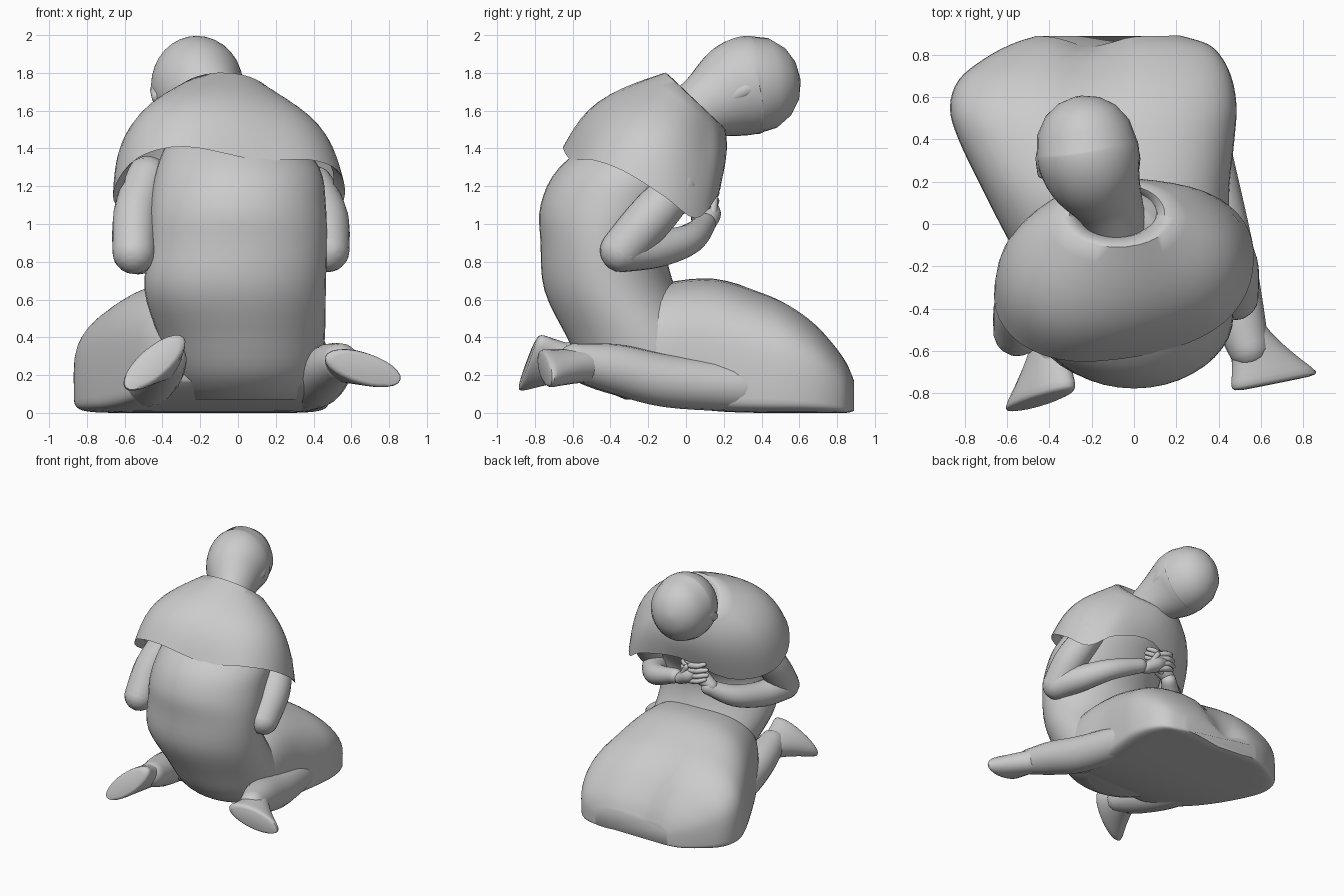
import bpy, math
from mathutils import Vector

cube = bpy.data.objects.get("Cube")
if cube:
    bpy.data.objects.remove(cube)

clay = bpy.data.materials.new("grey_clay")
clay.use_nodes = True
clay.diffuse_color = (0.6, 0.6, 0.6, 1)
clay.node_tree.nodes["Principled BSDF"].inputs["Base Color"].default_value = clay.diffuse_color
TAU = 2 * math.pi


def spline(keys, steps, closed=False):
    """Catmull-Rom curve through tuples of any length."""
    n = len(keys)
    out = []
    for i in range(n if closed else n - 1):
        ids = [i - 1, i, i + 1, i + 2]
        a, b, c, d = [keys[j % n] if closed else keys[min(max(j, 0), n - 1)] for j in ids]
        for s in range(steps):
            t = s / steps
            out.append(tuple(
                q + t / 2 * (r - p + t * (2 * p - 5 * q + 4 * r - w + t * (3 * (q - r) + w - p)))
                for p, q, r, w in zip(a, b, c, d)))
    return out if closed else out + [tuple(keys[-1])]


def skin(name, rings, caps=True):
    """Join equal closed rings of points into one smooth surface."""
    n = len(rings[0])
    verts = [p for ring in rings for p in ring]
    faces = [(k * n + i, k * n + (i + 1) % n, (k + 1) * n + (i + 1) % n, (k + 1) * n + i)
             for k in range(len(rings) - 1) for i in range(n)]
    if caps:
        faces += [tuple(reversed(range(n))), tuple(range(len(verts) - n, len(verts)))]
    mesh = bpy.data.meshes.new(name)
    mesh.from_pydata(verts, [], faces)
    mesh.materials.append(clay)
    obj = bpy.data.objects.new(name, mesh)
    bpy.context.collection.objects.link(obj)
    bpy.context.view_layer.objects.active = obj
    for o in bpy.context.selected_objects:
        o.select_set(False)
    obj.select_set(True)
    bpy.ops.object.mode_set(mode='EDIT')
    bpy.ops.mesh.select_all(action='SELECT')
    bpy.ops.mesh.normals_make_consistent(inside=False)
    bpy.ops.object.mode_set(mode='OBJECT')
    bpy.ops.object.shade_smooth_by_angle(angle=math.radians(50))


def oval(centre, u, v, sides):
    return [centre + u * math.cos(TAU * i / sides) + v * math.sin(TAU * i / sides) for i in range(sides)]


def tube(name, keys, flat=1.0, sides=20, steps=5):
    """Round-ended limb along (x, y, z, radius) keys; flat scales its height."""
    path = spline(keys, steps)
    pts = [Vector(p[:3]) for p in path]
    last = len(pts) - 1
    rings = []

    def ring(c, t, r):
        side = t.cross(Vector((0, 0, 1))).normalized()
        rings.append(oval(c, side * r, side.cross(t) * r * flat, sides))

    bends = [math.radians(a) for a in (85, 65, 45, 22)]
    start, end = (pts[1] - pts[0]).normalized(), (pts[-1] - pts[-2]).normalized()
    for a in bends:
        ring(pts[0] - start * path[0][3] * math.sin(a), start, path[0][3] * math.cos(a))
    for i, p in enumerate(path):
        ring(pts[i], (pts[min(i + 1, last)] - pts[max(i - 1, 0)]).normalized(), p[3])
    for a in reversed(bends):
        ring(pts[-1] + end * path[-1][3] * math.sin(a), end, path[-1][3] * math.cos(a))
    skin(name, rings)


def foot(name, ankle, heel, toe, radius, width):
    """Flare from a round ankle to a long oval sole."""
    ankle, heel, toe = Vector(ankle), Vector(heel), Vector(toe)
    sole, half = (heel + toe) / 2, (toe - heel) / 2
    across = half.cross(sole - ankle).normalized()
    rings = []
    for t, size in ((0, 1), (.2, 1), (.4, 1), (.6, 1), (.75, 1), (.88, 1), (.96, .97), (1, .9), (1.02, .75)):
        u = (half.normalized() * radius).lerp(half, min(t, 1) ** 1.5)
        rings.append(oval(ankle.lerp(sole, t), u * size, across * (radius + (width - radius) * t) * size, 24))
    skin(name, rings)


# Gown body: level ovals as (z, centre x, half width, centre y, half depth)
body = [(.07, .04, .3, -.05, .27), (.12, .04, .35, -.1, .32), (.22, .04, .4, -.17, .36), (.4, .02, .44, -.25, .38),
        (.65, -.015, .48, -.4, .35), (.9, 0, .47, -.435, .335), (1.1, 0, .465, -.38, .39),
        (1.3, 0, .43, -.27, .4), (1.5, -.04, .3, -.13, .28), (1.62, -.08, .17, -.03, .13)]
skin("gown_body", [oval(Vector((x, y, z)), Vector((rx, 0, 0)), Vector((0, ry, 0)), 40)
                   for z, x, rx, y, ry in spline(body, 4)])

# Gown lap over the thighs: upright sections as (y, left x, right x, bottom, top)
lap = [(-.36, -.34, .36, .17, .56), (-.28, -.47, .43, .11, .63), (-.1, -.58, .455, .05, .69),
       (.15, -.71, .45, .01, .71), (.4, -.83, .475, 0, .64), (.55, -.87, .485, 0, .575),
       (.68, -.83, .465, 0, .48), (.78, -.71, .42, 0, .37), (.85, -.58, .35, 0, .27), (.89, -.46, .22, .01, .18)]


def lap_ring(y, xl, xr, z0, z1):
    pts = []
    for i in range(48):
        c, s = math.cos(TAU * i / 48), math.sin(TAU * i / 48)
        e = 2 / 2.7 if s > 0 else 2 / 10
        x = (xl + xr) / 2 + (xr - xl) / 2 * math.copysign(abs(c) ** e, c)
        mid = z0 + (z1 - z0) * .36
        z = mid + (z1 - mid if s > 0 else mid - z0) * math.copysign(abs(s) ** e, s)
        cleft = math.exp(-((x + .2) / .13) ** 2) * max(0, y - .3)
        pts.append((x, y - .09 * cleft, max(0, z - .08 * cleft * (s > 0))))
    return pts


skin("gown_lap", [lap_ring(*k) for k in spline(lap, 4)])

# Shoulder cape: hem points around the body, lofted up to a tilted collar
hem = [(-.05, .17, 1.2), (.3, .16, 1.14), (.49, .05, 1.03), (.565, -.12, 1.15), (.53, -.33, 1.28),
       (.38, -.5, 1.34), (.1, -.61, 1.34), (-.28, -.65, 1.41), (-.53, -.57, 1.35),
       (-.655, -.4, 1.19), (-.62, -.18, 1.08), (-.4, .02, 1.06)]
hem = [Vector(p) for p in spline(hem, 4, True)]


def collar(p, rx, ry, lift):
    a = math.atan2((p.y + .2) * .9, p.x + .05)
    x, y = rx * math.cos(a), ry * math.sin(a)
    return Vector((x - .08, y + .05, 1.65 + lift - .95 * y))


def cape_point(p, t):
    out = Vector((p.x + .05, p.y + .2, 0)).normalized()
    out.z = .55
    out *= 1 - .75 * max(0, out.y) - .2 * max(0, out.x)
    return collar(p, .27, .16, 0).lerp(p, t) + out * .092 * math.sin(math.pi * t)


inner = Vector((-.04, -.2, 0))
cape = [[collar(p, .17, .1, -.16) for p in hem], [collar(p, .19, .115, -.05) for p in hem],
        [collar(p, .225, .14, .005) for p in hem]]
cape += [[cape_point(p, t / 10) for p in hem] for t in range(11)]
for shrink, lift in ((.03, .015), (.1, .06)):
    cape.append([p + Vector((inner.x - p.x, inner.y - p.y, 0)) * shrink + Vector((0, 0, lift)) for p in hem])
skin("shoulder_cape", cape, caps=False)

# Bowed head with neck and ears
tube("head", [(-.08, .0, 1.56, .14), (-.12, .1, 1.62, .165), (-.185, .23, 1.69, .225),
              (-.215, .32, 1.73, .243), (-.225, .37, 1.738, .238)], flat=1.08, sides=32)
for side, x in (("left", .0), ("right", -.435)):
    tube(side + "_ear", [(x, .24, 1.67, .022), (x, .31, 1.71, .03), (x, .36, 1.72, .02)], flat=1.4, sides=12)

# Arms folded in front of the body
tube("left_upper_arm", [(.4, -.04, 1.2, .11), (.46, -.19, 1.03, .125), (.475, -.34, .86, .115)])
tube("left_forearm", [(.475, -.34, .86, .115), (.39, -.15, .87, .1), (.25, .02, .92, .08), (.03, .1, 1.0, .058)])
tube("right_upper_arm", [(-.48, -.22, 1.24, .12), (-.54, -.38, 1.05, .12), (-.55, -.51, .85, .115)])
tube("right_forearm", [(-.55, -.51, .85, .115), (-.5, -.3, .84, .1), (-.41, -.06, .89, .083), (-.27, .09, .98, .058)])

# Crossed hands with four fingers and a thumb each
for side, x, y, s in (("left", -.11, .12, -1), ("right", -.21, .09, 1)):
    tube(side + "_palm", [(x - s * .08, y - .01, 1.0, .05), (x, y, 1.05, .065), (x + s * .05, y, 1.08, .055)], flat=.9)
    for f in range(4):
        z = 1.02 + f * .042
        reach = .13 - abs(f - 1.4) * .02
        tube(f"{side}_finger_{f + 1}", [(x + s * .03, y + .02, z, .023), (x + s * .1, y + .035, z + .02, .022),
                                        (x + s * (.05 + reach), y + .01, z + .035, .017)], sides=10)
    tube(side + "_thumb", [(x - s * .04, y + .02, 1.06, .025), (x, y + .03, 1.13, .021)], sides=10)

# Lower legs folded back, feet turned outward
tube("left_leg", [(.34, .3, .135, .13), (.42, -.1, .17, .14), (.48, -.38, .235, .13), (.54, -.58, .27, .1)])
foot("left_foot", (.52, -.48, .255), (.455, -.79, .3), (.88, -.705, .17), .09, .085)
tube("right_leg", [(-.5, .28, .15, .13), (-.46, -.1, .17, .13), (-.41, -.4, .23, .125), (-.37, -.6, .28, .1)])
foot("right_foot", (-.38, -.5, .26), (-.28, -.775, .41), (-.61, -.89, .12), .09, .085)
